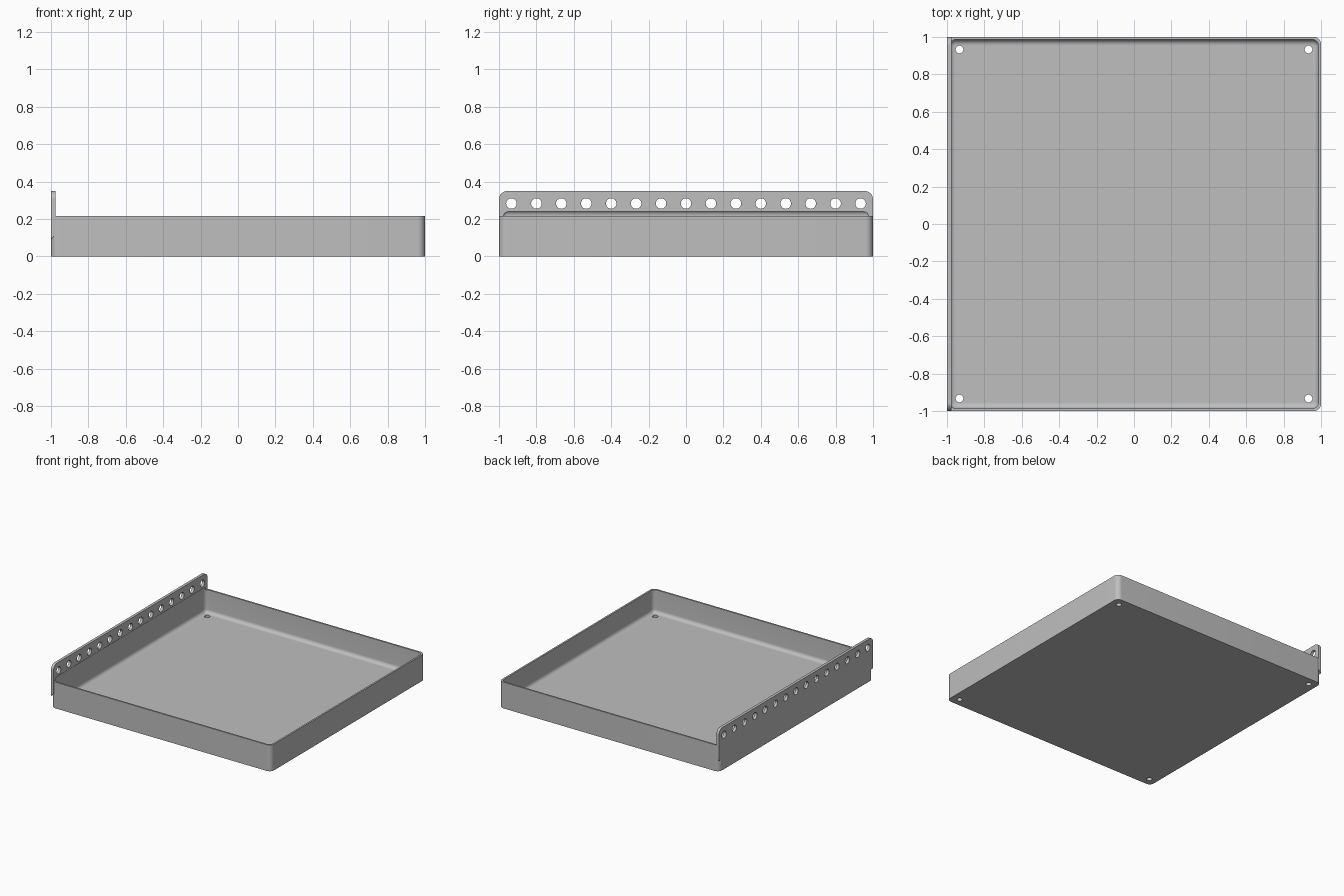
import bpy, bmesh, math
from mathutils import Matrix, Vector

if "Cube" in bpy.data.objects:
    bpy.data.objects.remove(bpy.data.objects["Cube"])

HEIGHT, WALL, FLOOR, FILLET = 0.215, 0.014, 0.025, 0.03
PLATE, PLATE_TOP = 0.023, 0.35

grey = bpy.data.materials.new("light grey")
grey.use_nodes = True
grey.diffuse_color = (0.52, 0.52, 0.52, 1)
grey.node_tree.nodes["Principled BSDF"].inputs["Base Color"].default_value = grey.diffuse_color


def make_object(name, bm):
    bmesh.ops.recalc_face_normals(bm, faces=bm.faces[:])
    mesh = bpy.data.meshes.new(name)
    bm.to_mesh(mesh)
    bm.free()
    mesh.materials.append(grey)
    obj = bpy.data.objects.new(name, mesh)
    bpy.context.collection.objects.link(obj)
    return obj


def rounded_square(half, radius, steps=10):
    points = []
    for k, (sx, sy) in enumerate([(1, 1), (-1, 1), (-1, -1), (1, -1)]):
        for i in range(steps + 1):
            a = math.pi / 2 * (k + i / steps)
            points.append((sx * (half - radius) + radius * math.cos(a),
                           sy * (half - radius) + radius * math.sin(a)))
    return points


def loft(name, rings):
    """Closed solid through rounded squares given as (half, radius, z)."""
    bm = bmesh.new()
    loops = [[bm.verts.new((x, y, z)) for x, y in rounded_square(h, r)] for h, r, z in rings]
    for low, high in zip(loops, loops[1:]):
        for i in range(len(low)):
            j = (i + 1) % len(low)
            bm.faces.new((low[i], low[j], high[j], high[i]))
    bm.faces.new(loops[0][::-1])
    bm.faces.new(loops[-1])
    return make_object(name, bm)


def cylinders(name, centres, radius, depth, turn=Matrix()):
    bm = bmesh.new()
    for c in centres:
        bmesh.ops.create_cone(bm, cap_ends=True, segments=32, radius1=radius, radius2=radius,
                              depth=depth, matrix=Matrix.Translation(Vector(c)) @ turn)
    return make_object(name, bm)


def boolean(target, tool, operation):
    mod = target.modifiers.new(operation, 'BOOLEAN')
    mod.operation, mod.solver, mod.object = operation, 'EXACT', tool
    bpy.context.view_layer.objects.active = target
    bpy.ops.object.modifier_apply(modifier=mod.name)
    bpy.data.objects.remove(tool)


# Outer tray block with rounded vertical corners
tray = loft("tray", [(1, 0.04, 0), (1, 0.04, HEIGHT)])

# Mounting plate: rounded top corners, sloped underside
bm = bmesh.new()
corner = 0.045
outline = [(-1, 0.115), (1, 0.115)]
for k, side in enumerate((1, -1)):
    for i in range(11):
        a = math.pi / 2 * (k + i / 10)
        outline.append((side * (1 - corner) + corner * math.cos(a),
                        PLATE_TOP - corner + corner * math.sin(a)))
inner = [bm.verts.new((PLATE - 1, y, z)) for y, z in outline]
outer = [bm.verts.new((-1, y, z - 0.025 if n < 2 else z)) for n, (y, z) in enumerate(outline)]
bm.faces.new(inner)
bm.faces.new(outer[::-1])
for i in range(len(inner)):
    j = (i + 1) % len(inner)
    bm.faces.new((inner[i], outer[i], outer[j], inner[j]))
boolean(tray, make_object("mounting_plate", bm), 'UNION')

# Cavity: filleted floor, straight walls, cove under the plate
half, radius = 1 - WALL, 0.034
rings = []
for i in range(9):
    a = math.pi / 2 * i / 8
    inset = FILLET * (1 - math.sin(a))
    rings.append((half - inset, max(radius - inset, 0.004), FLOOR + FILLET * (1 - math.cos(a))))
for i in range(7):
    a = math.radians(60) * i / 6
    inset = FILLET * (1 - math.cos(a))
    rings.append((half - inset, max(radius - inset, 0.004), HEIGHT + 0.003 + FILLET * math.sin(a)))
boolean(tray, loft("cavity_cutter", rings), 'DIFFERENCE')

# Row of holes along the plate and one hole in each floor corner
step = 2 / 15
row = [(-1, (i - 7) * step, 0.283) for i in range(15)]
boolean(tray, cylinders("plate_hole_cutter", row, 0.028, 0.2,
                        Matrix.Rotation(math.pi / 2, 4, 'Y')), 'DIFFERENCE')
corners = [(sx * 0.933, sy * 0.933, 0) for sx in (-1, 1) for sy in (-1, 1)]
boolean(tray, cylinders("floor_hole_cutter", corners, 0.021, 0.15), 'DIFFERENCE')

# Smooth fillets, sharp edges
bpy.ops.object.select_all(action='DESELECT')
tray.select_set(True)
bpy.context.view_layer.objects.active = tray
bpy.ops.object.shade_smooth_by_angle(angle=math.radians(30))
